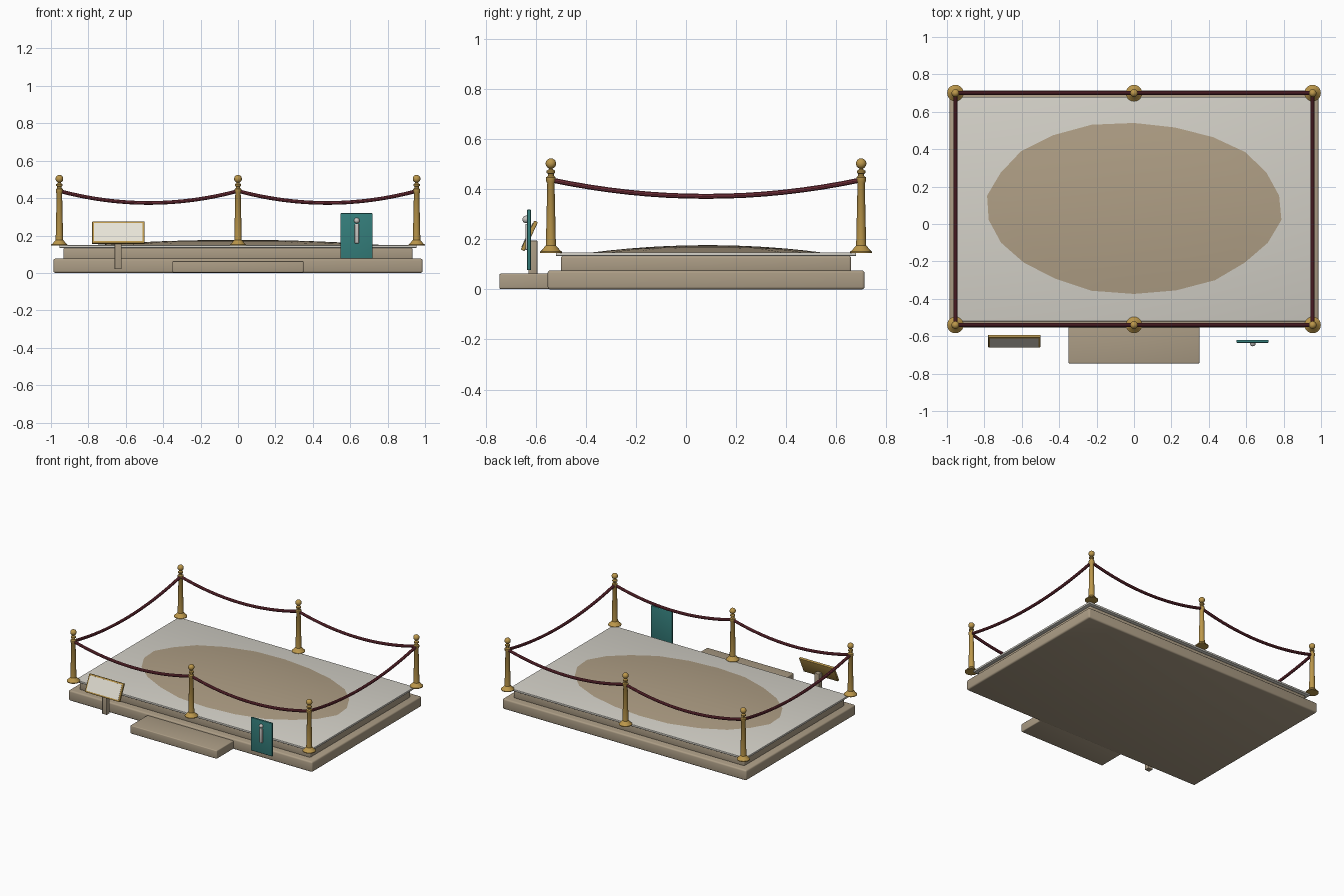
import bpy, bmesh, math, random
from mathutils import Matrix, Vector

if "Cube" in bpy.data.objects:
    bpy.data.objects.remove(bpy.data.objects["Cube"])

random.seed(4)


def mat(name, r, g, b):
    m = bpy.data.materials.new(name)
    m.diffuse_color = (r, g, b, 1)
    m.use_nodes = True
    m.node_tree.nodes["Principled BSDF"].inputs["Base Color"].default_value = m.diffuse_color
    return m


STONE = mat("warm stone", 0.41, 0.335, 0.235)
SAND = mat("sand", 0.43, 0.345, 0.235)
SLAB = mat("pale grey slab", 0.66, 0.64, 0.58)
BRASS = mat("brass", 0.50, 0.31, 0.07)
ROPE = mat("dark red rope", 0.20, 0.035, 0.05)
TEAL = mat("teal", 0.035, 0.21, 0.20)
CREAM = mat("cream", 0.80, 0.77, 0.68)
STEEL = mat("light steel", 0.58, 0.56, 0.54)


def finish(name, bm, material, smooth=True):
    bmesh.ops.recalc_face_normals(bm, faces=bm.faces)
    me = bpy.data.meshes.new(name)
    bm.to_mesh(me)
    bm.free()
    me.materials.append(material)
    ob = bpy.data.objects.new(name, me)
    bpy.context.collection.objects.link(ob)
    if smooth:
        bpy.ops.object.select_all(action='DESELECT')
        ob.select_set(True)
        bpy.context.view_layer.objects.active = ob
        bpy.ops.object.shade_smooth_by_angle(angle=math.radians(35))
    return ob


def box(name, lo, hi, material, bevel=0.0, tilt=0.0):
    """Box between two corners, bevelled, tilted about its own x axis."""
    lo, hi = Vector(lo), Vector(hi)
    bm = bmesh.new()
    bmesh.ops.create_cube(bm, size=1, matrix=Matrix.Diagonal((*(hi - lo), 1)))
    if bevel:
        bmesh.ops.bevel(bm, geom=bm.edges[:], offset=bevel, segments=3,
                        profile=0.5, affect='EDGES')
    bm.transform(Matrix.Translation((lo + hi) / 2) @ Matrix.Rotation(tilt, 4, 'X'))
    return finish(name, bm, material)


def lathe(name, profile, at, material, segs=20):
    """Revolve (radius, z) points about a vertical axis."""
    bm = bmesh.new()
    vs = [bm.verts.new((r, 0, z)) for r, z in profile]
    es = [bm.edges.new(p) for p in zip(vs, vs[1:])]
    bmesh.ops.spin(bm, geom=vs + es, cent=(0, 0, 0), axis=(0, 0, 1),
                   angle=2 * math.pi, steps=segs)
    bmesh.ops.remove_doubles(bm, verts=bm.verts, dist=1e-4)
    bm.transform(Matrix.Translation(at))
    return finish(name, bm, material)


def rope(name, a, b, sag=0.07, radius=0.0105, n=16, sides=10):
    """Round tube hanging in a parabola between two points."""
    a, b = Vector(a), Vector(b)
    side = (b - a).normalized().cross(Vector((0, 0, 1)))
    bm = bmesh.new()
    rings = []
    for i in range(n + 1):
        t = i / n
        p = a.lerp(b, t) - Vector((0, 0, sag * 4 * t * (1 - t)))
        tangent = (b - a) - Vector((0, 0, sag * 4 * (1 - 2 * t)))
        up = side.cross(tangent.normalized())
        rings.append([bm.verts.new(p + radius * (side * math.cos(k * math.tau / sides)
                                                 + up * math.sin(k * math.tau / sides)))
                      for k in range(sides)])
    for r, s in zip(rings, rings[1:]):
        for k in range(sides):
            j = (k + 1) % sides
            bm.faces.new((r[k], r[j], s[j], s[k]))
    return finish(name, bm, ROPE)


# stepped platform and top slab
box("base_plinth", (-0.987, -0.553, 0), (0.987, 0.714, 0.076), STONE, 0.011)
box("upper_plinth", (-0.934, -0.50, 0.07), (0.934, 0.66, 0.134), STONE, 0.009)
box("top_slab", (-0.955, -0.52, 0.134), (0.955, 0.68, 0.148), SLAB, 0.002)
box("front_step", (-0.35, -0.746, 0.002), (0.35, -0.50, 0.063), STONE, 0.006)

# low oval mound with an uneven edge
bm = bmesh.new()
SEG, RINGS = 22, 6
wobble = [random.uniform(0.97, 1.01) for _ in range(SEG)]
top = bm.verts.new((0, 0.087, 0.177))
prev = None
for i in range(1, RINGS + 1):
    f = i / RINGS
    ring = []
    for k in range(SEG):
        a = (k + 0.5) * math.tau / SEG
        w = 1 + (wobble[k] - 1) * f
        ring.append(bm.verts.new((0.815 * f * w * math.cos(a),
                                  0.087 + 0.468 * f * w * math.sin(a),
                                  0.147 + 0.030 * (1 - f * f))))
    for k in range(SEG):
        j = (k + 1) % SEG
        if prev:
            bm.faces.new((prev[k], ring[k], ring[j], prev[j]))
        else:
            bm.faces.new((top, ring[k], ring[j]))
    prev = ring
finish("sand_mound", bm, SAND)

# brass rope posts with flared foot, collar and ball finial
FRONT, BACK, SIDE = -0.54, 0.70, 0.955
post = [(0, 0.146), (0.044, 0.146), (0.044, 0.151), (0.036, 0.157), (0.024, 0.172),
        (0.020, 0.176), (0.0145, 0.425), (0.019, 0.432), (0.019, 0.448),
        (0.012, 0.454), (0.012, 0.462), (0.017, 0.466), (0.017, 0.474), (0.008, 0.480)]
ball = [(0.021 * math.sin(a), 0.503 - 0.021 * math.cos(a))
        for a in (math.radians(d) for d in range(20, 181, 20))]
for row, y in (("front", FRONT), ("back", BACK)):
    for col, x in (("left", -SIDE), ("middle", 0), ("right", SIDE)):
        lathe(f"post_{row}_{col}", post + ball, (x, y, 0), BRASS)

# hanging ropes
Z = 0.438
for row, y in (("front", FRONT), ("back", BACK)):
    rope(f"rope_{row}_left", (-SIDE, y, Z), (0, y, Z), 0.064)
    rope(f"rope_{row}_right", (0, y, Z), (SIDE, y, Z), 0.064)
for name, x in (("left", -SIDE), ("right", SIDE)):
    rope(f"rope_{name}", (x, FRONT, Z), (x, BACK, Z), 0.066)

# tilted notice board on a short post
box("notice_post", (-0.66, -0.63, 0.02), (-0.622, -0.594, 0.195), STONE, 0.003)
TILT = math.radians(-25)
cx, cy, cz, h = -0.64, -0.626, 0.214, 0.064
box("notice_frame", (cx - 0.14, cy - 0.008, cz - h), (cx + 0.14, cy + 0.008, cz + h),
    BRASS, 0.003, TILT)
d = 0.0085
py, pz = cy - d * math.cos(TILT), cz - d * math.sin(TILT)
box("notice_panel", (cx - 0.129, py - 0.002, pz - h + 0.011),
    (cx + 0.129, py + 0.002, pz + h - 0.011), CREAM, 0, TILT)

# teal information panel with raised bar and ball marker
box("info_panel", (0.548, -0.635, 0.077), (0.72, -0.62, 0.319), TEAL, 0.003)
box("info_marker_bar", (0.624, -0.642, 0.158), (0.646, -0.632, 0.262), STEEL, 0.003)
bm = bmesh.new()
bmesh.ops.create_uvsphere(bm, u_segments=16, v_segments=10, radius=0.015,
                          matrix=Matrix.Translation((0.635, -0.639, 0.28)))
finish("info_marker_ball", bm, STEEL)
